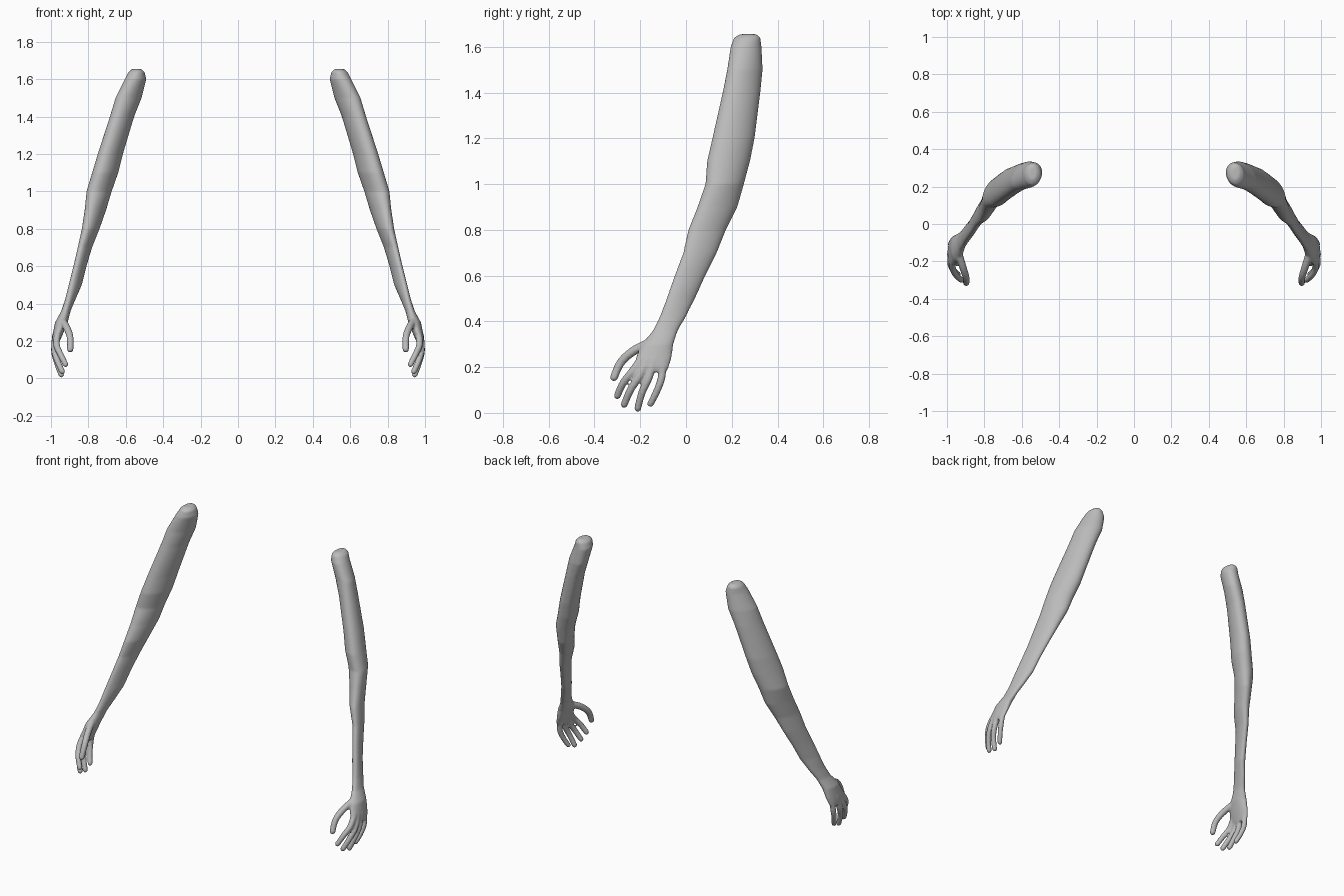
import bpy, bmesh, math
from mathutils import Vector, Matrix

cube = bpy.data.objects.get("Cube")
if cube:
    bpy.data.objects.remove(cube)

skin = bpy.data.materials.new("plain grey")
skin.use_nodes = True
GREY = (0.5, 0.5, 0.5, 1)
skin.diffuse_color = GREY
skin.node_tree.nodes["Principled BSDF"].inputs["Base Color"].default_value = GREY

SIDES = 28

# Limb sections from shoulder to knuckles: height, x range, y range, skew
SECTIONS = [
    (1.655, .52, .565, .235, .31, 0), (1.64, .50, .585, .21, .325, 0),
    (1.6, .49, .605, .195, .33, -.2), (1.5, .515, .655, .18, .335, -.4),
    (1.4, .555, .685, .16, .325, -.4), (1.2, .615, .75, .115, .30, -.4),
    (1.1, .64, .78, .092, .28, -.4), (1.0, .675, .81, .085, .253, -.4),
    (.9, .705, .82, .05, .225, -.5), (.8, .74, .835, .01, .175, -.5),
    (.7, .78, .857, -.012, .135, -.6), (.6, .81, .88, -.05, .085, -.6),
    (.5, .835, .905, -.085, .04, -.6), (.42, .87, .925, -.115, 0, -.4),
    (.36, .895, .945, -.145, -.035, -.2), (.3, .91, .978, -.195, -.055, 0),
    (.24, .935, .99, -.22, -.063, 0), (.2, .952, .996, -.215, -.075, 0),
    (.18, .96, .992, -.2, -.085, 0),
]

# Digit paths as (x, y, z) from inside the palm to the tip, with radius
DIGITS = {
    "thumb": (.02, (.94, -.15, .31), (.915, -.23, .27), (.898, -.285, .22), (.897, -.315, .155)),
    "index": (.018, (.965, -.19, .24), (.97, -.235, .18), (.95, -.275, .13), (.922, -.3, .075)),
    "middle": (.018, (.972, -.17, .23), (.982, -.205, .16), (.968, -.243, .1), (.94, -.27, .037)),
    "ring": (.018, (.975, -.14, .23), (.982, -.165, .15), (.97, -.192, .09), (.945, -.211, .02)),
    "little": (.017, (.97, -.1, .23), (.978, -.108, .15), (.968, -.13, .09), (.95, -.155, .04)),
}


def spline(points, t):
    """Catmull-Rom point at t, counted in control points."""
    i = min(int(t), len(points) - 2)
    f = t - i
    a, b, c, d = (Vector(points[min(max(k, 0), len(points) - 1)])
                  for k in range(i - 1, i + 3))
    return b + (c - a) * (f / 2) + (a * 2 - b * 5 + c * 4 - d) * (f * f / 2) \
        + (b * 3 - a - c * 3 + d) * (f ** 3 / 2)


def add_limb(bm):
    rings = []
    for z, x0, x1, y0, y1, skew in SECTIONS:
        ring = []
        for k in range(SIDES):
            a = math.tau * k / SIDES
            ring.append(bm.verts.new(((x0 + x1) / 2 + (x1 - x0) / 2 * math.cos(a),
                                      (y0 + y1) / 2 + (y1 - y0) / 2 * math.sin(a + skew), z)))
        rings.append(ring)
    for top, low in zip(rings, rings[1:]):
        for k in range(SIDES):
            n = (k + 1) % SIDES
            bm.faces.new((top[k], low[k], low[n], top[n]))
    bm.faces.new(rings[0])
    bm.faces.new(rings[-1][::-1])


def add_digit(bm, radius, *path):
    steps = 36
    for s in range(steps + 1):
        f = s / steps
        place = Matrix.Translation(spline(path, f * (len(path) - 1)))
        bmesh.ops.create_icosphere(bm, subdivisions=2, matrix=place,
                                   radius=radius * (1.1 - .2 * f))


# Arm with hand, fused into one skin
bm = bmesh.new()
add_limb(bm)
for digit in DIGITS.values():
    add_digit(bm, *digit)
bmesh.ops.recalc_face_normals(bm, faces=bm.faces)
mesh = bpy.data.meshes.new("arms")
bm.to_mesh(mesh)
bm.free()
mesh.materials.append(skin)
arms = bpy.data.objects.new("arms", mesh)
bpy.context.collection.objects.link(arms)

fuse = arms.modifiers.new("fuse", 'REMESH')
fuse.mode = 'VOXEL'
fuse.voxel_size = .006
fuse.use_smooth_shade = True
soften = arms.modifiers.new("soften", 'SMOOTH')
soften.factor = .5
soften.iterations = 6
arms.modifiers.new("other_side", 'MIRROR').use_mirror_merge = False
